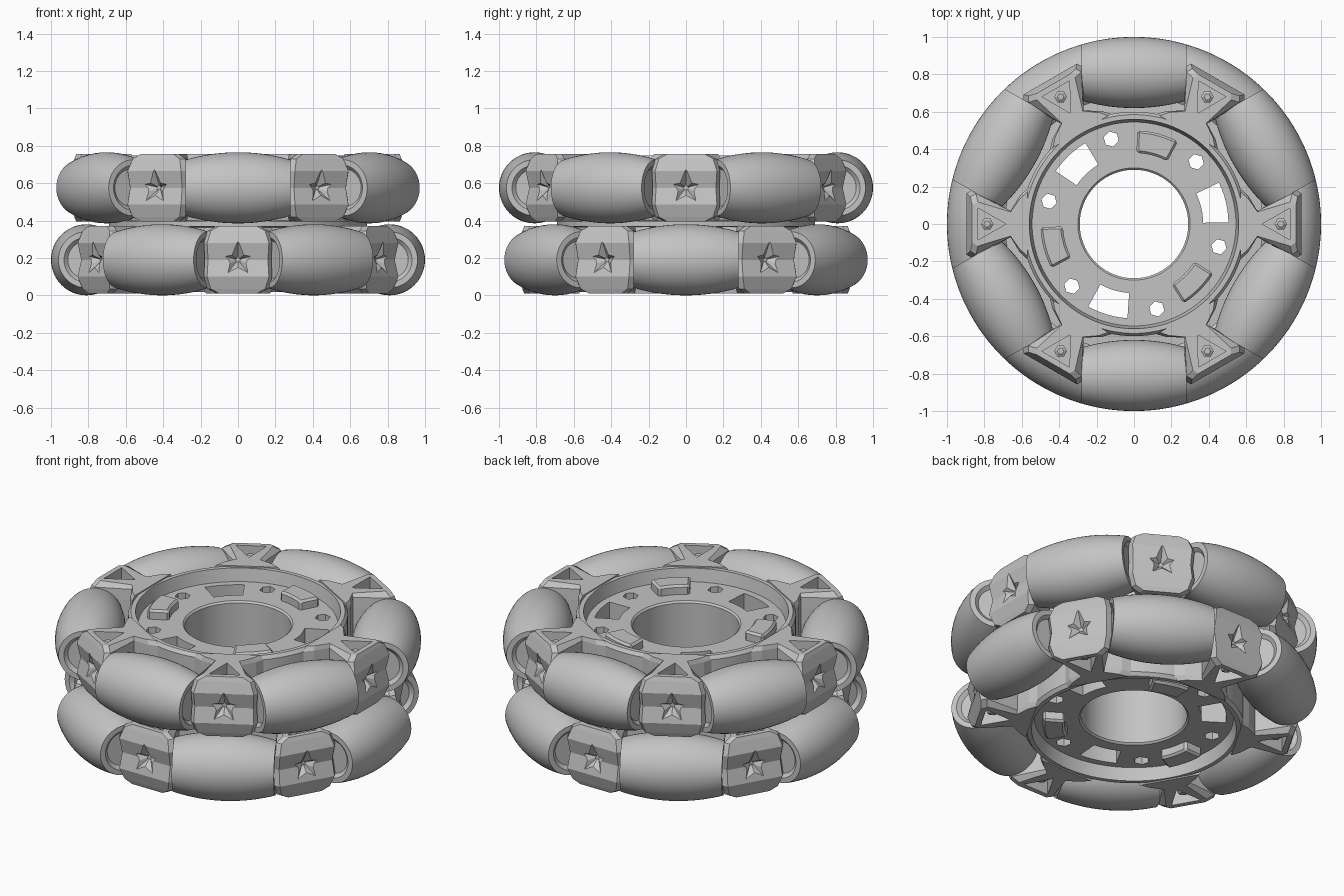
import bpy, bmesh, math
from mathutils import Matrix, Vector

cube = bpy.data.objects.get("Cube")
if cube:
    bpy.data.objects.remove(cube, do_unlink=True)

MID = 0.3825          # height of the plane between the two tiers
AXLE = 0.81           # distance of roller axles from the wheel centre
TAU = math.tau

grey = bpy.data.materials.new("plain_grey")
grey.use_nodes = True
colour = (0.55, 0.55, 0.55, 1)
grey.diffuse_color = colour
grey.node_tree.nodes["Principled BSDF"].inputs["Base Color"].default_value = colour


def add_object(name, mesh, matrix=None):
    ob = bpy.data.objects.new(name, mesh)
    bpy.context.collection.objects.link(ob)
    if matrix:
        ob.matrix_world = matrix
    return ob


def finish(name, bm):
    bmesh.ops.remove_doubles(bm, verts=bm.verts, dist=1e-5)
    bmesh.ops.recalc_face_normals(bm, faces=bm.faces)
    mesh = bpy.data.meshes.new(name)
    bm.to_mesh(mesh)
    bm.free()
    mesh.materials.append(grey)
    return add_object(name, mesh)


def loft(bm, rings, caps=True, closed=False):
    """Skin a list of equal-length point rings."""
    loops = [[bm.verts.new(p) for p in ring] for ring in rings]
    pairs = list(zip(loops, loops[1:]))
    if closed:
        pairs.append((loops[-1], loops[0]))
    for a, b in pairs:
        for i in range(len(a)):
            j = (i + 1) % len(a)
            bm.faces.new((a[i], a[j], b[j], b[i]))
    if caps:
        bm.faces.new(loops[0])
        bm.faces.new(loops[-1])


def lathe(name, profile, steps, closed):
    bm = bmesh.new()
    rings = [[(r * math.cos(TAU * i / steps), r * math.sin(TAU * i / steps), z)
              for i in range(steps)] for r, z in profile]
    loft(bm, rings, caps=False, closed=closed)
    bmesh.ops.dissolve_degenerate(bm, dist=1e-6, edges=bm.edges)
    return finish(name, bm)


def prism(bm, outline, z0, z1):
    loft(bm, [[(x, y, z) for x, y in outline] for z in (z0, z1)])


def polar(r, degrees):
    a = math.radians(degrees)
    return r * math.cos(a), r * math.sin(a)


def sector(r0, r1, centre, half):
    angles = [centre - half + half * i / 3 for i in range(7)]
    return [polar(r1, a) for a in angles] + [polar(r0, a) for a in reversed(angles)]


def cut(target, cutter):
    mod = target.modifiers.new("cut", 'BOOLEAN')
    mod.object = cutter
    mod.operation = 'DIFFERENCE'
    mod.solver = 'EXACT'
    cutter.hide_render = True
    bpy.context.view_layer.update()
    graph = bpy.context.evaluated_depsgraph_get()
    result = bpy.data.meshes.new_from_object(target.evaluated_get(graph))
    target.modifiers.clear()
    target.data = result
    bpy.data.objects.remove(cutter, do_unlink=True)


def smooth(ob, degrees=30):
    bpy.ops.object.select_all(action='DESELECT')
    ob.select_set(True)
    bpy.context.view_layer.objects.active = ob
    bpy.ops.object.shade_smooth_by_angle(angle=math.radians(degrees))


# Hub: recessed face plates, raised rim and a thin flange between the tiers
half = [(0.29, 0.28), (0.30, 0.29), (0.545, 0.29), (0.56, 0.365), (0.585, 0.365),
        (0.60, 0.345), (0.60, 0.02), (0.69, 0.015)]
profile = half + [(r, -z) for r, z in reversed(half)]
hub = lathe("hub", [(r, z + MID) for r, z in profile], 96, True)

# Windows and hexagonal bolt holes through the hub
bm = bmesh.new()
for i in range(3):
    prism(bm, sector(0.37, 0.505, 13.5 + 120 * i, 12.5), -1, 2)
for i in range(6):
    cx, cy = polar(0.47, 45 + 60 * i)
    ring = [polar(0.042, 60 * k + 45 + 60 * i) for k in range(6)]
    prism(bm, [(cx + x, cy + y) for x, y in ring], -1, 2)
cut(hub, finish("hub_cutter", bm))
smooth(hub)

# Raised locating blocks on both hub faces
bm = bmesh.new()
for i in range(3):
    outline = sector(0.38, 0.50, 75 + 120 * i, 13)
    for side in (-1, 1):
        prism(bm, outline, MID + side * 0.27, MID + side * 0.345)
blocks = finish("locating_blocks", bm)
bevel = blocks.modifiers.new("soft_edges", 'BEVEL')
bevel.width = 0.012
bevel.segments = 1

# Barrel roller: its curve follows the unit circle of the wheel
xs = [-0.28 + 0.56 * i / 20 for i in range(21)]
barrel = [(math.sqrt(1 - x * x) - AXLE, x) for x in xs]
end = [(0.12, 0.28), (0.10, 0.26), (0, 0.26)]
profile = [(r, -x) for r, x in reversed(end)] + barrel + end
roller = lathe("roller", profile, 48, False)
smooth(roller)


# Bracket: wedge between two roller ends, with splayed feet on the hub
def bracket_outline(outer, wide, neck, foot):
    side = [(0.57, foot), (0.61, foot * 0.8), (0.66, neck), (outer - 0.03, wide - 0.012), (outer, wide - 0.03)]
    return side + [(x, -y) for x, y in reversed(side)]


levels = [(-0.18, 0.865, 0.13, 0.065, 0.17), (-0.155, 0.875, 0.175, 0.07, 0.19),
          (-0.09, 0.895, 0.195, 0.07, 0.19), (0, 0.875, 0.19, 0.07, 0.19)]
levels += [(-z, *rest) for z, *rest in reversed(levels[:-1])]
bm = bmesh.new()
loft(bm, [[(x, y, z) for x, y in bracket_outline(*shape)] for z, *shape in levels])
bracket = finish("bracket", bm)

# Triangular pockets on both ends, a diamond dimple in the outer face
bm = bmesh.new()
for z in (-0.18, 0.18):
    prism(bm, [(0.685, 0), (0.835, -0.085), (0.835, 0.085)], z * 0.45, z * 1.5)
dimple = [(0, 0.12), (0.05, 0.04), (0.11, 0.03), (0.07, -0.03), (0.07, -0.09), (0, -0.06),
          (-0.07, -0.09), (-0.07, -0.03), (-0.11, 0.03), (-0.05, 0.04)]
loft(bm, [[(x, y * s, z * s) for y, z in dimple] for x, s in ((0.845, 0.15), (0.93, 1.3))])
cut(bracket, finish("bracket_cutter", bm))

# Bolt standing in the pockets
bm = bmesh.new()
for z in (-1, 1):
    loft(bm, [[(0.785 + x, y, z * h) for x, y in (polar(r, 60 * k) for k in range(6))]
              for r, h in ((0.034, 0.07), (0.034, 0.14), (0.018, 0.15))])
bolt = finish("bolt", bm)

# Repeat round both tiers, the lower one turned half a step
upright = Matrix.Rotation(math.pi / 2, 4, 'X')
for tier, z, turn in (("upper", 0.575, 0), ("lower", 0.19, 30)):
    for i in range(6):
        spin = Matrix.Rotation(math.radians(turn + 60 * i), 4, 'Z')
        offset = Matrix.Rotation(math.radians(turn + 30 + 60 * i), 4, 'Z')
        lift = Matrix.Translation((0, 0, z))
        add_object(f"{tier}_bracket_{i + 1}", bracket.data, lift @ spin)
        add_object(f"{tier}_bolt_{i + 1}", bolt.data, lift @ spin)
        add_object(f"{tier}_roller_{i + 1}", roller.data,
                   lift @ offset @ Matrix.Translation((AXLE, 0, 0)) @ upright)
for pattern in (bracket, bolt, roller):
    bpy.data.objects.remove(pattern, do_unlink=True)
